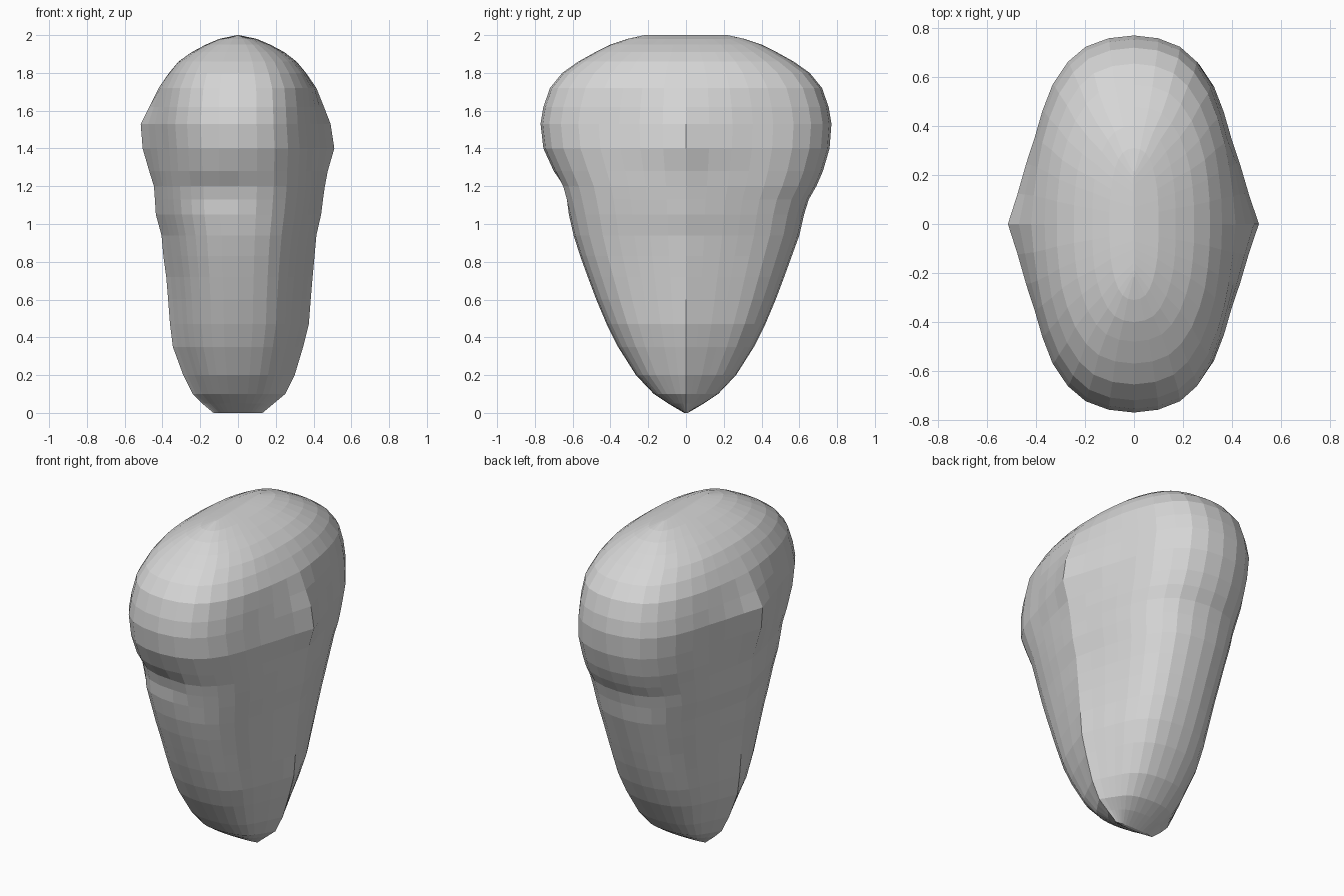
import bpy, bmesh

# Levels: height, left width, right width, front depth, back depth, roundness
LEVELS = [
    (0.00, .13, .13, .01, .01, 0), (0.05, .19, .19, .095, .095, .05),
    (0.10, .24, .25, .17, .17, .1), (0.20, .29, .30, .265, .265, .1),
    (0.35, .345, .345, .36, .36, .15), (0.47, .36, .375, .42, .42, .2),
    (0.60, .37, .385, .475, .475, .2), (0.72, .38, .395, .52, .52, .25),
    (0.83, .395, .405, .56, .56, .3), (0.94, .405, .415, .595, .60, .4),
    (1.05, .435, .44, .62, .625, .4), (1.13, .44, .45, .64, .65, .45),
    (1.20, .445, .46, .66, .69, .45), (1.28, .47, .475, .70, .725, .3),
    (1.40, .505, .51, .755, .76, 0), (1.53, .515, .49, .77, .77, .05),
    (1.62, .47, .455, .755, .755, .4), (1.72, .42, .415, .72, .72, .8),
    (1.80, .365, .36, .655, .655, 1), (1.86, .315, .31, .57, .57, 1.1),
    (1.91, .245, .245, .48, .48, 1.15), (1.95, .17, .17, .40, .40, 1.2),
    (1.98, .10, .10, .31, .31, 1.2), (2.00, .005, .005, .22, .22, 1.2),
]
# Quarter sections from side to front: creased at the side, or fully rounded
CREASED = [(1, 0), (.92, .16), (.85, .32), (.78, .46), (.72, .60),
           (.64, .74), (.52, .86), (.38, .94), (.20, .985), (0, 1)]
ROUND = [(1, 0), (.99, .16), (.96, .32), (.92, .46), (.85, .60),
         (.75, .74), (.61, .86), (.45, .94), (.24, .985), (0, 1)]


def ring(left, right, front, back, t):
    q = [(min(1, a[0] + (b[0] - a[0]) * t), a[1]) for a, b in zip(CREASED, ROUND)]
    pts = [(x * right, y * back) for x, y in q]
    pts += [(-x * left, y * back) for x, y in q[-2::-1]]
    pts += [(-x * left, -y * front) for x, y in q[1:]]
    pts += [(x * right, -y * front) for x, y in q[-2:0:-1]]
    return pts


# Head-shaped body lofted through the levels
bm = bmesh.new()
loops = [[bm.verts.new((x, y, z)) for x, y in ring(*level)] for z, *level in LEVELS]
for lo, hi in zip(loops, loops[1:]):
    n = len(lo)
    for i in range(n):
        j = (i + 1) % n
        bm.faces.new((lo[i], lo[j], hi[j], hi[i]))
bm.faces.new(loops[0][::-1])
bm.faces.new(loops[-1])

# Small brow fold on the front
for v in bm.verts:
    if v.co.y < -.55 and 1.1 < v.co.z < 1.22 and -.25 < v.co.x < .05:
        v.co.y += .015
bmesh.ops.recalc_face_normals(bm, faces=bm.faces)

mesh = bpy.data.meshes.new("head_body")
bm.to_mesh(mesh)
bm.free()
grey = bpy.data.materials.new("light_grey")
grey.diffuse_color = (.67, .67, .67, 1)
mesh.materials.append(grey)
body = bpy.data.objects.new("head_body", mesh)
bpy.context.collection.objects.link(body)
